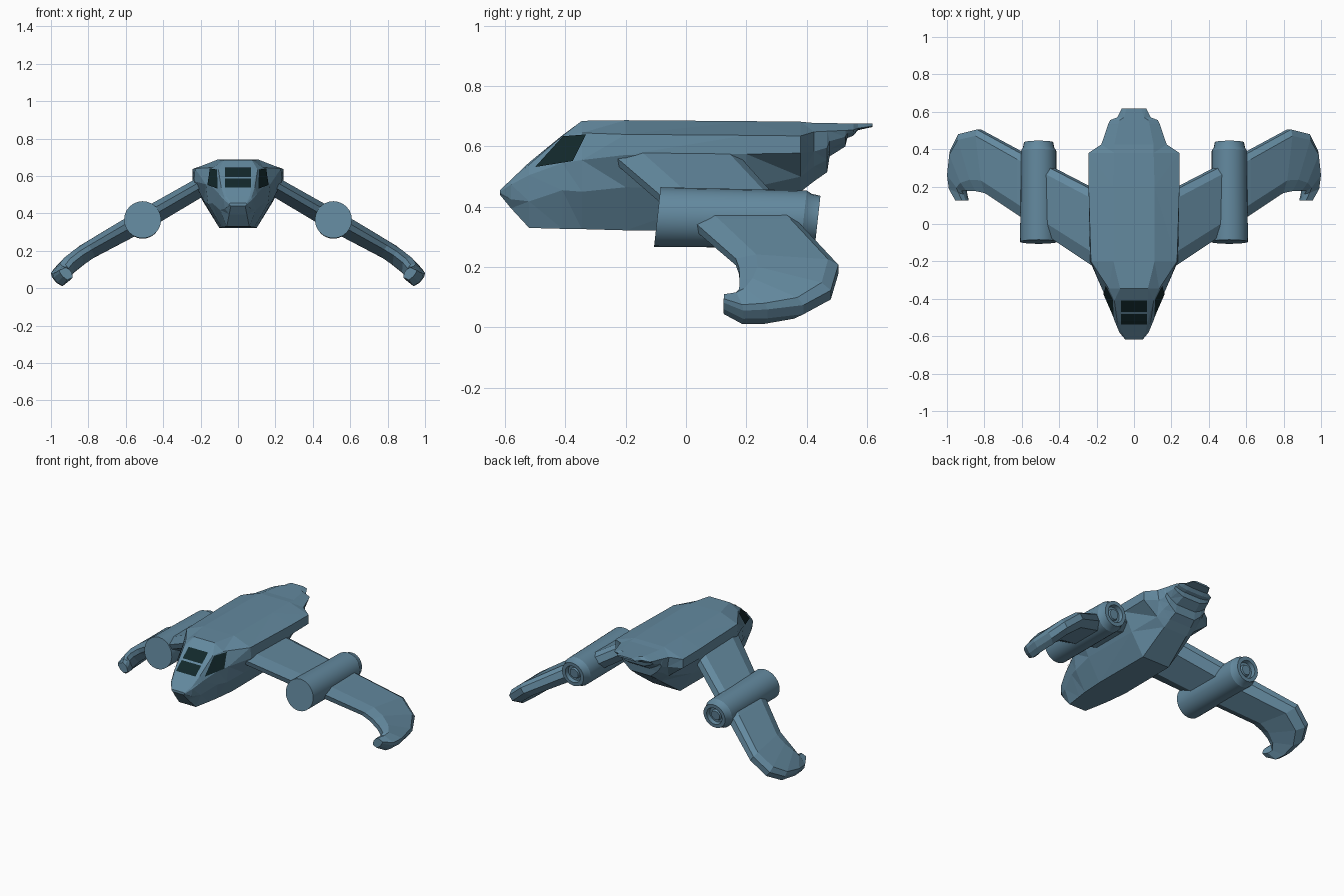
import bpy, bmesh, math
from mathutils import Vector
from mathutils.bvhtree import BVHTree

if "Cube" in bpy.data.objects:
    bpy.data.objects.remove(bpy.data.objects["Cube"])


def material(name, rgb):
    m = bpy.data.materials.new(name)
    m.diffuse_color = (*rgb, 1)
    m.use_nodes = True
    m.node_tree.nodes["Principled BSDF"].inputs["Base Color"].default_value = m.diffuse_color
    return m


HULL = material("steel blue", (0.125, 0.25, 0.345))
GLASS = material("dark glass", (0.006, 0.021, 0.024))


def finish(name, bm, mat, angle=None):
    me = bpy.data.meshes.new(name)
    bm.to_mesh(me)
    bm.free()
    me.materials.append(mat)
    ob = bpy.data.objects.new(name, me)
    bpy.context.collection.objects.link(ob)
    if angle:
        bpy.ops.object.select_all(action='DESELECT')
        ob.select_set(True)
        bpy.context.view_layer.objects.active = ob
        bpy.ops.object.shade_smooth_by_angle(angle=math.radians(angle))
    return ob


def loft(rings):
    """Skin closed rings of equal length and cap both ends."""
    bm = bmesh.new()
    vs = [[bm.verts.new(p) for p in r] for r in rings]
    n = len(vs[0])
    for a, b in zip(vs, vs[1:]):
        for i in range(n):
            j = (i + 1) % n
            bm.faces.new((a[i], a[j], b[j], b[i]))
    bm.faces.new(vs[0])
    bm.faces.new(vs[-1])
    bmesh.ops.recalc_face_normals(bm, faces=bm.faces)
    return bm


# Fuselage stations: y, then half-section (x, z) from roof edge to belly edge
body = [
    (-.617, (.038, .455), (.045, .453), (.047, .449), (.045, .445), (.038, .440)),
    (-.580, (.062, .490), (.072, .484), (.078, .474), (.070, .425), (.047, .395)),
    (-.520, (.074, .547), (.090, .540), (.103, .505), (.096, .418), (.060, .330)),
    (-.410, (.074, .637), (.105, .634), (.143, .545), (.138, .455), (.078, .327)),
    (-.345, (.074, .685), (.135, .645), (.172, .555), (.160, .450), (.088, .326)),
    (-.200, (.110, .687), (.230, .640), (.235, .572), (.183, .465), (.100, .322)),
    (.200, (.110, .684), (.243, .637), (.243, .575), (.185, .460), (.098, .322)),
    (.380, (.105, .682), (.243, .635), (.243, .578), (.140, .500), (.085, .450)),
]
# Stepped tail: y, half width, underside height
for y, w, low in [(.425, .175, .485), (.468, .160, .515), (.476, .157, .567),
                  (.528, .140, .600), (.535, .138, .628), (.555, .128, .636),
                  (.570, .090, .654), (.618, .065, .665)]:
    edge = .673 - .14 * w
    body.append((y, (.6 * w, .682 - y * .01), (w, max(edge, low + .003)),
                 (.94 * w, edge + .4 * (low - edge)), (.75 * w, edge + .7 * (low - edge)),
                 (.45 * w, low)))
rings = [[(x, y, z) for x, z in half] + [(-x, y, z) for x, z in reversed(half)]
         for y, *half in body]
hull_bm = loft(rings)
bmesh.ops.triangulate(hull_bm, faces=hull_bm.faces)
tree = BVHTree.FromBMesh(hull_bm)
finish("fuselage", hull_bm, HULL)


def pane(name, corners, direction, n=10):
    """Thin window sheet projected onto the fuselage."""
    a, b, c, d = map(Vector, corners)
    direction = Vector(direction)
    bm = bmesh.new()
    grid = []
    for i in range(n + 1):
        row = []
        for j in range(n + 1):
            u, v = i / n, j / n
            p = a.lerp(b, u).lerp(d.lerp(c, u), v)
            hit = tree.ray_cast(p, direction)[0] or p
            row.append(bm.verts.new(hit - direction * .006))
        grid.append(row)
    for i in range(n):
        for j in range(n):
            bm.faces.new((grid[i][j], grid[i + 1][j], grid[i + 1][j + 1], grid[i][j + 1]))
    bmesh.ops.recalc_face_normals(bm, faces=bm.faces)
    f = next(iter(bm.faces))
    f.normal_update()
    if f.normal.dot(direction) > 0:
        bmesh.ops.reverse_faces(bm, faces=bm.faces)
    finish(name, bm, GLASS)


# Windscreen panes
for label, y0, y1 in (("lower", -.537, -.480), ("upper", -.470, -.408)):
    pane("windscreen_" + label,
         [(-.070, y0, 1), (.070, y0, 1), (.070, y1, 1), (-.070, y1, 1)], (0, 0, -1))

# Side windows
for s, side in ((1, "right"), (-1, "left")):
    pane("side_window_" + side,
         [(s, -.50, .532), (s, -.375, .552), (s, -.331, .640), (s, -.408, .634)], (-s, 0, 0))

# Drooping wing: mid-surface height by span, then leading / trailing (x, y),
# half thickness and extra droop of the leading side
HEIGHT = [(.13, .595), (.24, .543), (.46, .405), (.58, .338), (.83, .195),
          (.91, .132), (.98, .056), (1.0, .040)]
SPAN = [((.13, -.28), (.13, .14), .038, 0), ((.46, -.06), (.46, .31), .042, 0),
        ((.60, .04), (.60, .38), .042, 0), ((.79, .165), (.83, .505), .036, 0),
        ((.84, .176), (.93, .480), .036, 0), ((.890, .178), (.975, .39), .036, 0),
        ((.915, .176), (.986, .27), .035, -.01), ((.905, .160), (.978, .19), .032, -.035),
        ((.895, .126), (.945, .125), .025, -.052)]
SECTION = [(0, .35), (.2, 1), (.9, 1), (1, .45), (1, -.6), (.85, -1.6), (.25, -1.6), (0, -.4)]


def height(x):
    for (x0, z0), (x1, z1) in zip(HEIGHT, HEIGHT[1:]):
        if x <= x1:
            return z0 + (z1 - z0) * (x - x0) / (x1 - x0)
    return HEIGHT[-1][1]


# Engine: turned profile (y, radius) with slightly raked end faces
ENGINE = [(-.095, .099), (.39, .095), (.408, .084), (.437, .078),
          (.437, .055), (.412, .050), (.412, .036), (.425, .030)]
SIDES = 24

for s, side in ((1, "right"), (-1, "left")):
    rings = []
    for lead, trail, h, droop in SPAN:
        ring = []
        for t, k in SECTION:
            x = lead[0] + (trail[0] - lead[0]) * t
            y = lead[1] + (trail[1] - lead[1]) * t
            z = height(x) + .8 * h * k + droop * (1 - .6 * t)
            ring.append((s * (x + .6 * h * k), y, max(z, 0)))
        rings.append(ring)
    finish("wing_" + side, loft(rings), HULL)

    rings = []
    for y, r in ENGINE:
        ring = []
        for i in range(SIDES):
            a = math.tau * i / SIDES
            dz = r * math.sin(a)
            ring.append((s * .51 + r * math.cos(a), y + .11 * dz, .366 - .014 * (y + .1) + dz))
        rings.append(ring)
    finish("engine_" + side, loft(rings), HULL, 25)
